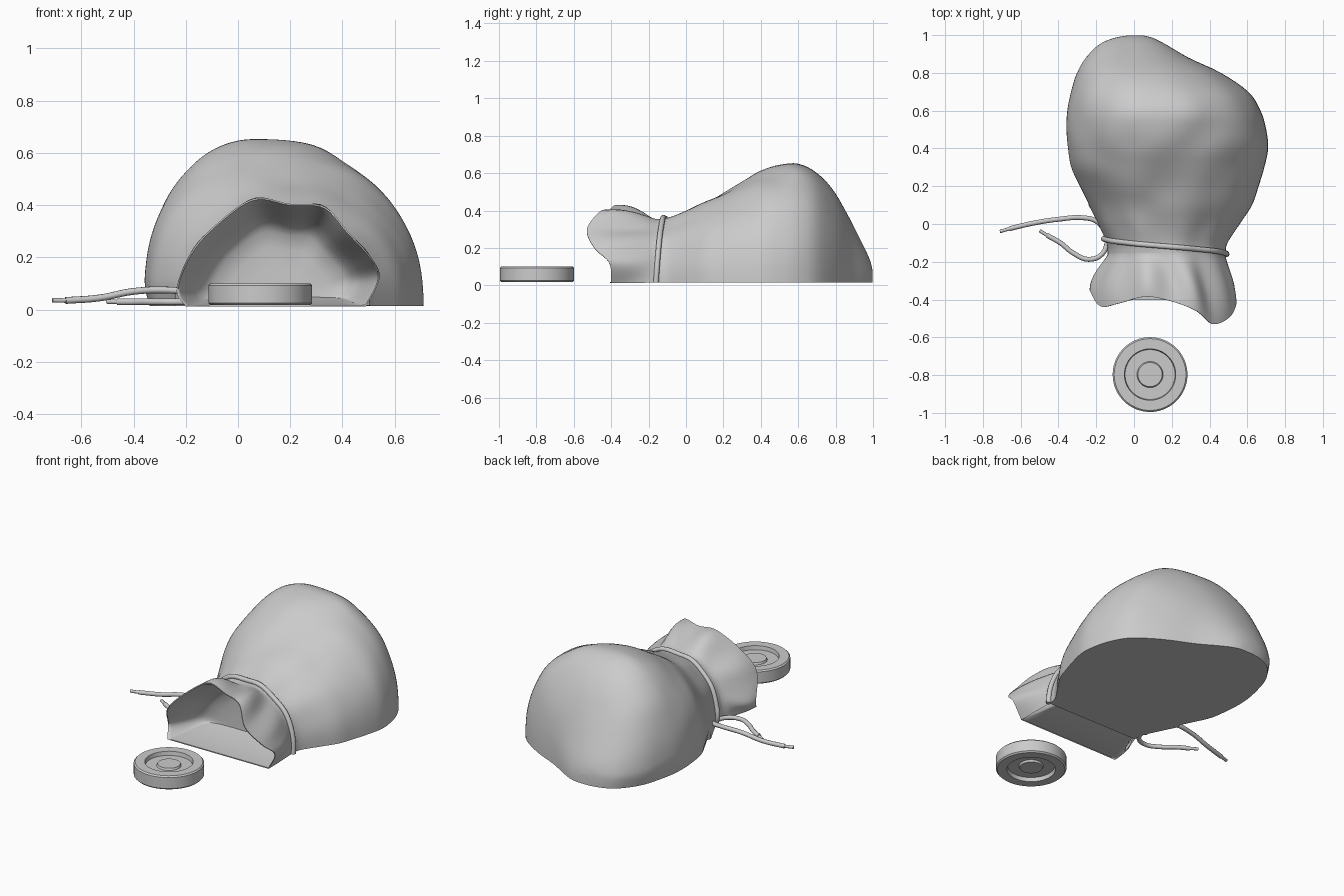
import bpy, bmesh, math
from mathutils import Vector, noise

if "Cube" in bpy.data.objects:
    bpy.data.objects.remove(bpy.data.objects["Cube"])

N, F = 56, 14          # points over the arch, points across the floor
Z0 = 0.015


def spline(rows, s):
    """Catmull-Rom through a list of tuples, s in row units."""
    i = max(0, min(int(s), len(rows) - 2))
    t = s - i
    g = lambda k: rows[max(0, min(k, len(rows) - 1))]
    return [0.5 * (2*b + (c-a)*t + (2*a-5*b+4*c-d)*t*t + (3*b-a-3*c+d)*t**3)
            for a, b, c, d in zip(g(i-1), g(i), g(i+1), g(i+2))]


def finish(name, bm, angle=40):
    bmesh.ops.recalc_face_normals(bm, faces=bm.faces)
    me = bpy.data.meshes.new(name)
    bm.to_mesh(me)
    bm.free()
    ob = bpy.data.objects.new(name, me)
    bpy.context.collection.objects.link(ob)
    bpy.ops.object.select_all(action='DESELECT')
    ob.select_set(True)
    bpy.context.view_layer.objects.active = ob
    bpy.ops.object.shade_smooth_by_angle(angle=math.radians(angle))
    return ob


# Sack stations from neck to back: y, left x, right x, peak x, height
BODY = [(-.16, -.14, .485, .16, .34), (-.10, -.145, .495, .16, .35),
        (0, -.19, .56, .15, .385), (.1, -.24, .625, .14, .43),
        (.2, -.29, .66, .12, .483), (.3, -.335, .69, .10, .54),
        (.4, -.352, .71, .09, .593), (.5, -.36, .70, .08, .626),
        (.6, -.355, .67, .08, .638), (.7, -.335, .605, .07, .595),
        (.8, -.305, .46, .05, .475), (.88, -.26, .29, .02, .335),
        (.95, -.195, .17, 0, .195), (.985, -.12, .10, -.01, .115),
        (.998, -.05, .05, 0, .06)]

# Mouth rim from right floor corner, over the top, to left floor corner
RIM = [(.49, -.40, .012), (.542, -.41, .12), (.51, -.49, .20), (.42, -.53, .30),
       (.33, -.46, .395), (.20, -.41, .405), (.06, -.385, .425), (-.08, -.42, .33),
       (-.18, -.435, .22), (-.235, -.35, .08), (-.20, -.405, .012)]


def body_point(s, u):
    y, xl, xr, xp, h = spline(BODY, s)
    a = math.pi * u
    c, q = math.cos(a), math.sin(a)
    fold = 1 + 0.018 * math.sin(10 * a + 1) * q * math.exp(-abs(y + .02) / .15)
    x = xp + ((xr - xp) * c if c > 0 else -(xp - xl) * (-c) ** .95) * fold
    z = Z0 + h * max(q, 0) ** .86 * fold
    lump = noise.noise(Vector((x, y, z)) * 5) * .014 * q * min(1, max(0, (1 - y) * 6))
    tuck = .025 * max(0, 1 - z / .09) * (1 if c < 0 and y > .1 else 0)
    return Vector((x + lump * c + tuck, y, z + lump * q))


def rim_point(u):
    return Vector(spline(RIM, u * (len(RIM) - 1)))


def ring(fn):
    """Arch points followed by a straight floor back to the start."""
    arch = [fn(k / N) for k in range(N + 1)]
    return arch + [arch[-1].lerp(arch[0], k / F) for k in range(1, F)]


def flare(t):
    """Outside of the mouth: neck opening out to the rim."""
    def fn(u):
        n, r = body_point(0, u), rim_point(u)
        p = n.lerp(r, math.sin(t * math.pi / 2))
        p.y = n.y + (r.y - n.y) * t
        p.z = max(p.z, .005)
        k = .012 * math.sin(11 * math.pi * u) * math.sin(math.pi * t) * math.sin(math.pi * u)
        return p + Vector((math.cos(math.pi * u), 0, math.sin(math.pi * u))) * k
    return fn


def inside(t, scale):
    """Hollow of the mouth; its floor rises slightly towards the neck."""
    def fn(u):
        r, c = rim_point(u), Vector((.16, 0, .03 + .02 * t))
        return Vector((c.x + (r.x - c.x) * scale, r.y + (-.13 - r.y) * t,
                       max(c.z + (r.z - c.z) * scale, .018 + .03 * t * t)))
    return fn


# Sack: inner hollow, rim, flare, then body to the back
rows = [inside(t, s) for t, s in ((1, .3), (.99, .5), (.95, .66), (.85, .75), (.65, .82),
                                  (.4, .88), (.2, .93), (.06, .965), (0, .985))]
hollow = len(rows)
rows += [flare(t) for t in (1, .92, .8, .68, .56, .44, .32, .2, .1)]
neck = len(rows)
steps = (len(BODY) - 1) * 4
rows += [lambda u, s=i / 4: body_point(s, u) for i in range(steps + 1)]
bm = bmesh.new()
rings = [[bm.verts.new(p) for p in ring(fn)] for fn in rows]
for i, (a, b) in enumerate(zip(rings, rings[1:])):
    # under the mouth only the hollow's floor sheet is present
    count = N if hollow <= i < neck else len(a)
    for k in range(count):
        j = (k + 1) % len(a)
        bm.faces.new((a[k], a[j], b[j], b[k]))
bm.faces.new(rings[0])
bm.faces.new(rings[-1])
bmesh.ops.delete(bm, geom=[v for v in bm.verts if not v.link_faces], context='VERTS')
finish("sack", bm, 55)


def cord(name, pts, radius):
    cu = bpy.data.curves.new(name, 'CURVE')
    cu.dimensions = '3D'
    cu.bevel_depth, cu.bevel_resolution, cu.resolution_u = radius, 3, 8
    cu.use_fill_caps = True
    sp = cu.splines.new('BEZIER')
    sp.bezier_points.add(len(pts) - 1)
    for bp, p in zip(sp.bezier_points, pts):
        bp.co = p
        bp.handle_left_type = bp.handle_right_type = 'AUTO'
    ob = bpy.data.objects.new(name, cu)
    bpy.context.collection.objects.link(ob)


# Cord round the neck, slightly slanted
loop = []
for k in range(25):
    u = k / 24
    y = -.16 + .085 * u
    p = body_point((y + .16) / .06, u)
    p += Vector((math.cos(math.pi * u), 0, math.sin(math.pi * u))) * .006
    loop.append((p.x, y, p.z))
loop[-1] = (-.15, -.08, .02)
cord("neck_cord", loop, .0145)

# Loose cord ends with thin tips
long_end = [(-.135, -.10, .03), (-.16, -.03, .055), (-.20, .015, .068), (-.27, .033, .075),
            (-.40, .025, .07), (-.53, .005, .045), (-.66, -.025, .035)]
short_end = [(-.135, -.08, .03), (-.17, -.16, .03), (-.24, -.187, .03), (-.32, -.155, .03),
             (-.39, -.10, .03), (-.46, -.06, .03)]
cord("long_cord_end", long_end, .013)
cord("long_cord_tip", [long_end[-1], (-.71, -.04, .036)], .009)
cord("short_cord_end", short_end, .013)
cord("short_cord_tip", [short_end[-1], (-.50, -.035, .03)], .009)

# Round counter with a recessed ring and centre boss on both faces
half = [(0, .030), (.064, .030), (.069, .018), (.132, .018), (.136, .042),
        (.190, .042), (.198, .034)]
profile = half + [(r, -z) for r, z in reversed(half)]
bm = bmesh.new()
vs = [bm.verts.new((r, 0, z)) for r, z in profile]
es = [bm.edges.new(e) for e in zip(vs, vs[1:])]
bmesh.ops.spin(bm, geom=vs + es, axis=(0, 0, 1), cent=(0, 0, 0),
               steps=64, angle=math.tau)
bmesh.ops.remove_doubles(bm, verts=bm.verts, dist=.0005)
finish("counter", bm, 30).location = (.085, -.797, .059)
